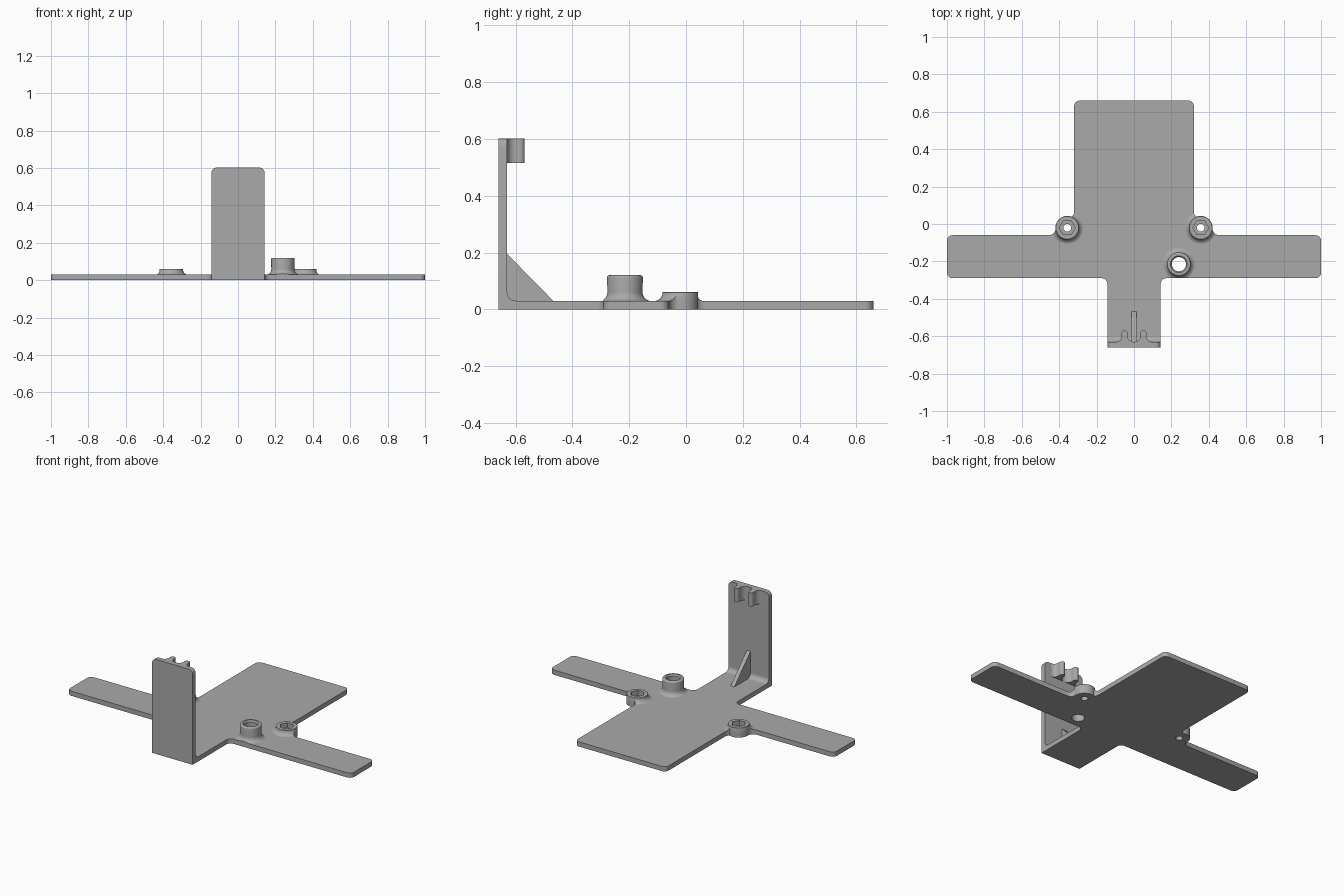
import bpy, bmesh, math
from mathutils import Vector, Matrix

if "Cube" in bpy.data.objects:
    bpy.data.objects.remove(bpy.data.objects["Cube"])

mat = bpy.data.materials.new("plain grey")
mat.diffuse_color = (0.40, 0.40, 0.40, 1)
mat.use_nodes = True
mat.node_tree.nodes["Principled BSDF"].inputs["Base Color"].default_value = mat.diffuse_color


def finish(name, bm):
    bmesh.ops.recalc_face_normals(bm, faces=bm.faces)
    me = bpy.data.meshes.new(name)
    bm.to_mesh(me)
    bm.free()
    me.materials.append(mat)
    ob = bpy.data.objects.new(name, me)
    bpy.context.collection.objects.link(ob)
    return ob


def smooth(ob):
    bpy.ops.object.select_all(action='DESELECT')
    ob.select_set(True)
    bpy.context.view_layer.objects.active = ob
    bpy.ops.object.shade_smooth_by_angle(angle=math.radians(30))


def arc(cx, cy, r, a0, a1, n=10):
    return [(cx + r * math.cos(math.radians(a0 + (a1 - a0) * i / n)),
             cy + r * math.sin(math.radians(a0 + (a1 - a0) * i / n))) for i in range(n + 1)]


def corner(a, b, c, r, n=8):
    """Points rounding the corner b between a and c (right angles)."""
    a, b, c = Vector(a), Vector(b), Vector(c)
    u, v = (a - b).normalized() * r, (c - b).normalized() * r
    out = []
    for i in range(n + 1):
        t = math.pi / 2 * i / n
        out.append(tuple(b + u * (1 - math.sin(t)) + v * (1 - math.cos(t))))
    return out


def extrude(name, outline, lo, hi, plane="xy", holes=()):
    """Extrude a 2D outline (with holes) along the axis normal to its plane."""
    bm = bmesh.new()
    for loop in (outline, *holes):
        vs = [bm.verts.new((p[0], p[1], lo)) for p in loop]
        for i, v in enumerate(vs):
            bm.edges.new((v, vs[(i + 1) % len(vs)]))
    if holes:
        bmesh.ops.triangle_fill(bm, use_beauty=True, edges=bm.edges[:])
    else:
        bm.faces.new(bm.verts[:])
    ext = bmesh.ops.extrude_face_region(bm, geom=bm.faces[:])["geom"]
    bmesh.ops.translate(bm, vec=(0, 0, hi - lo),
                        verts=[g for g in ext if isinstance(g, bmesh.types.BMVert)])
    for v in bm.verts:
        x, y, z = v.co
        v.co = {"xy": (x, y, z), "xz": (x, z, y), "yz": (z, x, y)}[plane]
    ob = finish(name, bm)
    smooth(ob)
    return ob


T, W, R = 0.03, 0.1425, 0.063      # plate thickness, upright half width, boss radius
BX, BY = 0.357, -0.02              # low boss centre
YW = -0.63                         # inner face of the upright

# Right half of the plate outline, then mirrored
half = [(W, YW)]
half += corner((W, YW), (W, -0.29), (1, -0.29), 0.03)
half += corner((W, -0.29), (1, -0.29), (1, -0.06), 0.03)
half += corner((1, -0.29), (1, -0.06), (0.5, -0.06), 0.03)
half += [(0.455, -0.06), (0.438, -0.056), (0.427, -0.047), (0.421, -0.036)]
half += arc(BX, BY, R, -6, 110, 20)
half += [(0.326, 0.046), (0.321, 0.057), (0.32, 0.07)]
half += corner((0.32, 0.1), (0.32, 0.66), (0, 0.66), 0.03)
outline = half + [(-x, y) for x, y in reversed(half)]

# Cross plate with screw holes
tall = (0.24, -0.215)
extrude("base_plate", outline, 0, T, holes=[
    arc(BX, BY, 0.021, 0, 337.5, 15), arc(-BX, BY, 0.021, 0, 337.5, 15),
    arc(*tall, 0.038, 0, 348.75, 31)])
clipper = extrude("outline_clipper", outline, -0.1, 0.3)
clipper.hide_render = True


def hexagon(a):
    """Radius of a hexagonal pocket at angle a."""
    return 0.042 * math.cos(math.pi / 6) / math.cos((a % (math.pi / 3)) - math.pi / 6)


def collar(name, x, y, profile, n=48):
    """Turn a closed ring profile about z and trim it to the plate outline."""
    bm = bmesh.new()
    rings = []
    for i in range(n):
        a = 2 * math.pi * i / n
        ring = []
        for r, z in profile:
            r = r(a) if callable(r) else r
            ring.append(bm.verts.new((x + r * math.cos(a), y + r * math.sin(a), z)))
        rings.append(ring)
    m = len(profile)
    for i in range(n):
        p, q = rings[i], rings[(i + 1) % n]
        for j in range(m):
            k = (j + 1) % m
            bm.faces.new((p[j], q[j], q[k], p[k]))
    ob = finish(name, bm)
    mod = ob.modifiers.new("trim", 'BOOLEAN')
    mod.operation, mod.solver, mod.object = 'INTERSECT', 'EXACT', clipper
    bpy.ops.object.select_all(action='DESELECT')
    ob.select_set(True)
    bpy.context.view_layer.objects.active = ob
    bpy.ops.object.modifier_apply(modifier="trim")
    smooth(ob)


# Screw bosses with a flared foot
flare = arc(0.093, 0.06, 0.031, 180, 270, 8) + [(0.093, 0.027)]
for side, s in (("right", 1), ("left", -1)):
    collar("nut_boss_" + side, s * BX, BY, [(hexagon, 0.027), (hexagon, 0.061)]
           + [(0.061, 0.061)] + flare)
collar("tall_boss", *tall, [(0.038, 0.027), (0.038, 0.112), (0.045, 0.12)]
       + arc(0.055, 0.112, 0.008, 90, 0, 5) + flare)
bpy.data.objects.remove(clipper)

# Upright wall with rounded top corners
top = corner((W, 0), (W, 0.602), (0, 0.602), 0.028)
extrude("upright_wall", [(W, 0)] + top + [(-x, z) for x, z in reversed(top)] + [(-W, 0)],
        -0.66, YW, "xz")

# Inside fillet and triangular gusset
extrude("inner_fillet", [(YW, T)] + arc(YW + 0.03, T + 0.03, 0.03, 270, 180), -W, W, "yz")
extrude("gusset", [(YW, T), (-0.468, T), (YW, 0.195)], -0.013, 0.013, "yz")

# Cable clip prongs at the top of the wall
prong = (arc(0, -0.595, 0.035, -88, 0) + arc(0.0505, -0.584, 0.0155, 180, 0)
         + arc(0.096, -0.60, 0.03, 180, 270))
for side, s in (("right", 1), ("left", -1)):
    extrude("clip_prong_" + side, [(s * x, y) for x, y in prong], 0.515, 0.602)
